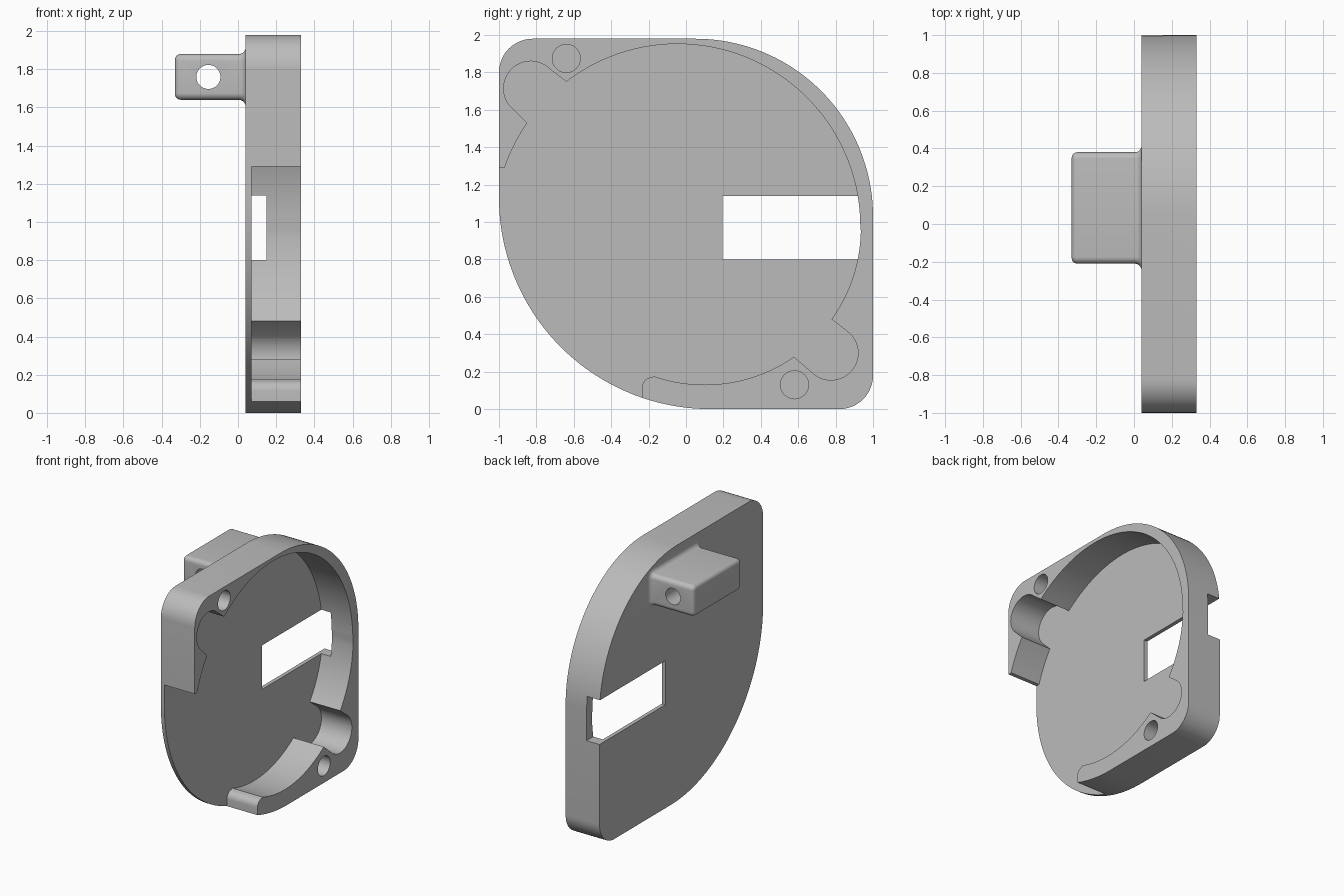
import bpy, bmesh, math
from mathutils import Matrix

default = bpy.data.objects.get("Cube")
if default:
    bpy.data.objects.remove(default, do_unlink=True)

grey = bpy.data.materials.new("plain grey")
grey.use_nodes = True
grey.diffuse_color = (0.5, 0.5, 0.5, 1)
grey.node_tree.nodes["Principled BSDF"].inputs["Base Color"].default_value = (0.5, 0.5, 0.5, 1)


def arc(cy, cz, r, start, end, n=24):
    """Points on an arc in the y-z plane, angles in degrees."""
    angles = [math.radians(start + (end - start) * i / n) for i in range(n + 1)]
    return [(cy + r * math.cos(a), cz + r * math.sin(a)) for a in angles]


def finish(name, bm):
    bmesh.ops.recalc_face_normals(bm, faces=bm.faces)
    mesh = bpy.data.meshes.new(name)
    bm.to_mesh(mesh)
    bm.free()
    mesh.materials.append(grey)
    obj = bpy.data.objects.new(name, mesh)
    bpy.context.collection.objects.link(obj)
    return obj


def loft(name, sections, back_bevel=0):
    """Join equal-length y-z outlines placed at successive x positions."""
    bm = bmesh.new()
    rings = [[bm.verts.new((x, y, z)) for y, z in pts] for x, pts in sections]
    for a, b in zip(rings, rings[1:]):
        for i in range(len(a)):
            j = (i + 1) % len(a)
            bm.faces.new((a[i], a[j], b[j], b[i]))
    back = bm.faces.new(rings[0])
    bm.faces.new(rings[-1])
    if back_bevel:
        bmesh.ops.bevel(bm, geom=list(back.edges), offset=back_bevel,
                        segments=3, profile=0.5, affect='EDGES')
    return finish(name, bm)


def cylinder(name, centre, radius, depth, axis):
    bm = bmesh.new()
    bmesh.ops.create_cone(bm, cap_ends=True, segments=40, radius1=radius,
                          radius2=radius, depth=depth)
    turn = Matrix.Rotation(math.pi / 2, 4, 'Y' if axis == 'X' else 'X')
    bmesh.ops.transform(bm, matrix=Matrix.Translation(centre) @ turn, verts=bm.verts)
    return finish(name, bm)


def combine(target, other, operation):
    """Apply a boolean and discard the second solid."""
    mod = target.modifiers.new("combine", 'BOOLEAN')
    mod.operation, mod.solver, mod.object = operation, 'EXACT', other
    other.hide_render = True
    bpy.ops.object.select_all(action='DESELECT')
    bpy.context.view_layer.objects.active = target
    target.select_set(True)
    bpy.ops.object.modifier_apply(modifier=mod.name)
    bpy.data.objects.remove(other, do_unlink=True)


def rounded_rect(y0, y1, z0, z1, r, grow=0):
    y0, y1, z0, z1, r = y0 - grow, y1 + grow, z0 - grow, z1 + grow, r + grow
    corners = [(y1 - r, z1 - r), (y0 + r, z1 - r), (y0 + r, z0 + r), (y1 - r, z0 + r)]
    return [p for i, (y, z) in enumerate(corners)
            for p in arc(y, z, r, 90 * i, 90 * i + 90, 6)]


# Housing: two big curved corners and two small ones
outline = (arc(0.05, 1.03, 0.95, 0, 90, 40) + arc(-0.82, 1.80, 0.18, 90, 180, 12)
           + arc(0.13, 1.13, 1.13, 180, 270, 40) + arc(0.82, 0.18, 0.18, 270, 360, 12))
housing = loft("housing", [(0.04, outline), (0.33, outline)], back_bevel=0.015)

# Cavity: round pocket with two lobes, open at the lower front
pocket = ([(-1.4, 1.29)]
          + arc(-0.045, 0.975, 0.977, 161.2, 145.4, 8)
          + arc(-0.83, 1.715, 0.145, 225, 45)
          + arc(-0.045, 0.975, 0.977, 127.5, 0, 48)
          + arc(0.1, 0.968, 0.835, -1, -35.7, 14)
          + arc(0.775, 0.30, 0.145, 45, -135)
          + arc(0.1, 0.968, 0.838, -55.3, -109, 20)
          + arc(-0.18, 0.115, 0.055, 90, 180, 8)
          + [(-0.235, -0.4), (-1.4, -0.4)])
combine(housing, loft("pocket_cutter", [(0.07, pocket), (0.5, pocket)]), 'DIFFERENCE')

# Blind screw holes
for y, z in ((-0.64, 1.875), (0.58, 0.13)):
    combine(housing, cylinder("screw_cutter", (0.35, y, z), 0.075, 0.5, 'X'), 'DIFFERENCE')

# Window running out through the back side wall
window = [(0.195, 0.80), (1.3, 0.80), (1.3, 1.14), (0.195, 1.14)]
combine(housing, loft("window_cutter", [(-0.1, window), (0.15, window)]), 'DIFFERENCE')

# Mounting lug with a rounded end and a flared root
steps = [math.radians(18 * i) for i in range(6)]
lug_size = (-0.21, 0.38, 1.64, 1.88, 0.035)
profile = [(-0.33 + 0.03 * (1 - math.cos(a)), -0.03 * (1 - math.sin(a))) for a in steps]
profile += [(0.005 + 0.035 * math.sin(a), 0.035 * (1 - math.cos(a))) for a in steps]
profile.append((0.055, 0.035))
lug = loft("lug", [(x, rounded_rect(*lug_size, grow)) for x, grow in profile])
combine(lug, cylinder("pin_cutter", (-0.155, 0.08, 1.76), 0.063, 1.2, 'Y'), 'DIFFERENCE')
combine(housing, lug, 'UNION')

bpy.ops.object.select_all(action='DESELECT')
housing.select_set(True)
bpy.context.view_layer.objects.active = housing
bpy.ops.object.shade_smooth_by_angle(angle=math.radians(30))
